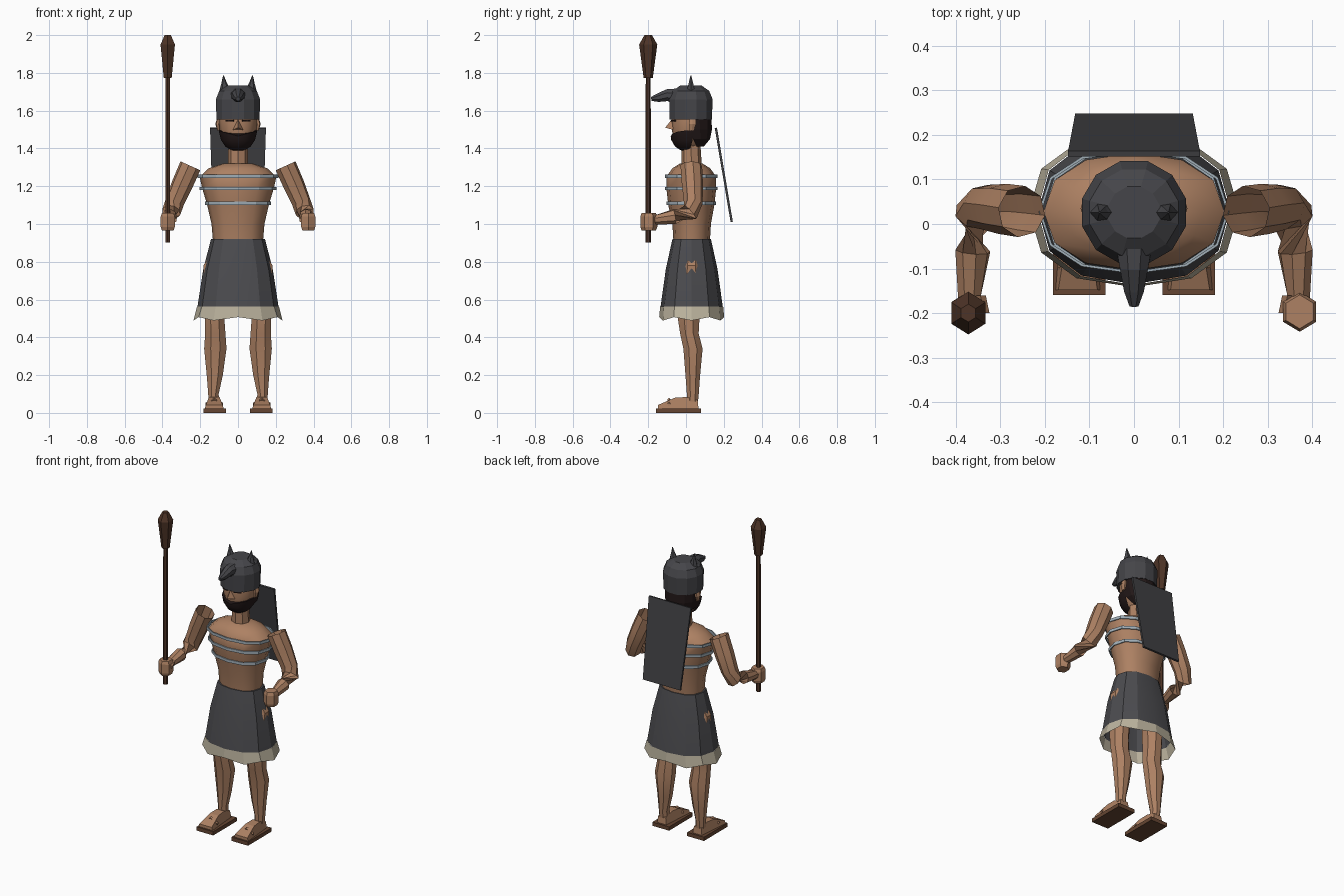
import bpy, bmesh, math
from mathutils import Vector, Matrix

if "Cube" in bpy.data.objects:
    bpy.data.objects.remove(bpy.data.objects["Cube"])

def mat(name, *rgb):
    m = bpy.data.materials.new(name)
    m.diffuse_color = (*rgb, 1)
    m.use_nodes = True
    m.node_tree.nodes["Principled BSDF"].inputs["Base Color"].default_value = m.diffuse_color
    return m

SKIN = mat("skin", 0.42, 0.22, 0.125)
CLOTH = mat("charcoal cloth", 0.07, 0.07, 0.077)
SHIELD = mat("shield grey", 0.052, 0.052, 0.057)
HELMET = mat("helmet grey", 0.06, 0.06, 0.067)
HAIR = mat("dark hair", 0.016, 0.009, 0.009)
WOOD = mat("dark wood", 0.075, 0.034, 0.02)
LEATHER = mat("sandal leather", 0.13, 0.06, 0.032)
CREAM = mat("cream trim", 0.50, 0.45, 0.34)
STEEL = mat("pale steel", 0.35, 0.42, 0.47)

def finish(name, bm, material, smooth=None, recalc=True):
    if recalc:
        bmesh.ops.recalc_face_normals(bm, faces=bm.faces)
    me = bpy.data.meshes.new(name)
    bm.to_mesh(me)
    bm.free()
    me.materials.append(material)
    ob = bpy.data.objects.new(name, me)
    bpy.context.collection.objects.link(ob)
    if smooth:
        bpy.ops.object.select_all(action='DESELECT')
        ob.select_set(True)
        bpy.context.view_layer.objects.active = ob
        bpy.ops.object.shade_smooth_by_angle(angle=math.radians(smooth))
    return ob

def skin_rings(rings, closed=True, caps=(True, True)):
    """Bridge a list of point rings."""
    bm = bmesh.new()
    vs = [[bm.verts.new(p) for p in r] for r in rings]
    n = len(vs[0])
    for a, b in zip(vs, vs[1:]):
        for i in range(n if closed else n - 1):
            j = (i + 1) % n
            bm.faces.new((a[i], a[j], b[j], b[i]))
    if caps[0]:
        bm.faces.new(vs[0][::-1])
    if caps[1]:
        bm.faces.new(vs[-1])
    return bm

def loft(name, rings, material, n=12, power=2, arc=None, smooth=None,
         caps=(True, True), phase=0, wave=None):
    """Stack of level ovals: (x, y, z, x radius, y radius); arc in degrees."""
    out = []
    for k, (cx, cy, z, rx, ry) in enumerate(rings):
        ring = []
        for i in range(n):
            if arc:
                a = math.radians(arc[0] + (arc[1] - arc[0]) * i / (n - 1))
            else:
                a = 2 * math.pi * (i + phase) / n
            c, s = math.cos(a), math.sin(a)
            px = math.copysign(abs(c) ** (2 / power), c)
            py = math.copysign(abs(s) ** (2 / power), s)
            ring.append((cx + rx * px, cy + ry * py, z + (wave(k, i, c) if wave else 0)))
        out.append(ring)
    return finish(name, skin_rings(out, not arc, caps), material, smooth)

def limb(name, path, material, n=8, smooth=None, caps=(True, True)):
    """Tube through (point, direction, radius) stations."""
    rings = []
    for p, d, r in path:
        d = Vector(d).normalized()
        u = d.cross(Vector((0, 1, 0.6))).normalized()
        v = d.cross(u)
        rings.append([Vector(p) + r * (u * math.cos(t) + v * math.sin(t))
                      for t in (2 * math.pi * (i + 0.5) / n for i in range(n))])
    return finish(name, skin_rings(rings, True, caps), material, smooth)

def box(name, centre, size, material, rot=None):
    bm = bmesh.new()
    m = Matrix.Translation(centre) @ (rot or Matrix()) @ Matrix.Diagonal((*size, 1))
    bmesh.ops.create_cube(bm, size=1, matrix=m)
    return finish(name, bm, material)

# Torso and neck
loft("torso", [(0, .03, .88, .13, .095), (0, .03, 1.0, .14, .102), (0, .028, 1.1, .163, .122),
               (0, .028, 1.19, .19, .132), (0, .028, 1.25, .203, .132), (0, .028, 1.295, .155, .10),
               (0, .028, 1.32, .08, .06)], SKIN, 12, 2.2, smooth=40)
loft("neck", [(0, .03, 1.29, .055, .055), (0, .025, 1.44, .05, .05)], SKIN, 8, smooth=30)

# Chest hoops
for i, (z, rx, ry) in enumerate([(1.11, .176, .132), (1.188, .203, .14), (1.252, .214, .14)]):
    hoop = loft(f"chest_hoop_{i + 1}", [(0, .028, z - .009, rx, ry), (0, .028, z + .009, rx, ry)],
                STEEL, 12, 2.3, caps=(False, False))
    sol = hoop.modifiers.new("thickness", 'SOLIDIFY')
    sol.thickness = .006

# Skirt and wavy hem
loft("skirt", [(0, .03, .56, .215, .165), (0, .03, .76, .184, .137), (0, .03, .92, .143, .102)],
     CLOTH, 12, 2.3, caps=(False, True), smooth=25)
loft("skirt_hem", [(0, .03, .495, .236, .172), (0, .03, .562, .217, .167)], CREAM, 12, 2.3,
     caps=(False, False), wave=lambda k, i, c: (.012 if i % 2 else -.006) if k == 0 else 0)

# Head, nose and brows
loft("head", [(0, .01, 1.40, .04, .045), (0, .015, 1.44, .078, .08), (0, .02, 1.50, .097, .095),
              (0, .022, 1.56, .102, .098), (0, .025, 1.66, .09, .09)], SKIN, 12, smooth=35)
bm = bmesh.new()
tip = [bm.verts.new(p) for p in [(0, -.075, 1.555), (-.028, -.066, 1.498),
                                 (.028, -.066, 1.498), (0, -.11, 1.51)]]
for f in ((0, 1, 3), (0, 3, 2), (1, 2, 3), (0, 2, 1)):
    bm.faces.new([tip[i] for i in f])
finish("nose", bm, SKIN)

# Beard on the front half, hair on the back half
loft("beard", [(0, .008, 1.39, .035, .035), (0, .008, 1.41, .068, .066), (0, .012, 1.445, .092, .09),
               (0, .014, 1.465, .104, .095)], HAIR, 9, arc=(165, 375), smooth=30,
     wave=lambda k, i, c: .03 * abs(c) if k == 3 else 0)
loft("back_hair", [(0, .06, 1.41, .05, .035), (0, .045, 1.45, .09, .085),
                   (0, .035, 1.50, .104, .105), (0, .03, 1.57, .108, .108)],
     HAIR, 8, arc=(-5, 185))

# Helmet with front horn and two points
loft("helmet", [(0, .025, 1.553, .118, .116), (0, .026, 1.66, .121, .119),
                (0, .026, 1.705, .103, .10), (0, .026, 1.732, .06, .06)], HELMET, 12, phase=.5)
limb("front_horn", [((0, -.06, 1.678), (0, -1, .1), .042), ((0, -.10, 1.682), (0, -1, -.1), .034),
                    ((0, -.15, 1.668), (0, -1, -.2), .024), ((0, -.184, 1.662), (0, -1, -.2), .011)],
     HELMET, 8)

# Slanted back shield, narrower at the foot
bm = bmesh.new()
corners = [(-.148, .152, 1.508), (.148, .152, 1.508), (.132, .236, 1.01), (-.132, .236, 1.01)]
off = Vector((0, .012, .002))
front = [bm.verts.new(c) for c in corners]
back = [bm.verts.new(Vector(c) + off) for c in corners]
bm.faces.new(front)
bm.faces.new(back[::-1])
for i in range(4):
    j = (i + 1) % 4
    bm.faces.new((front[i], back[i], back[j], front[j]))
finish("back_shield", bm, SHIELD)

# Paired parts
for s, side in ((-1, "right"), (1, "left")):
    box(f"{side}_brow", (s * .044, -.066, 1.547), (.045, .012, .009), HAIR,
        Matrix.Rotation(s * .4, 4, 'Z'))
    loft(f"{side}_ear", [(s * .104, .03, 1.495, .006, .012), (s * .108, .035, 1.53, .012, .022),
                         (s * .104, .035, 1.556, .008, .018)], SKIN, 6)
    loft(f"{side}_helmet_point", [(s * .066, .026, 1.70, .034, .026), (s * .073, .026, 1.745, .015, .014),
                                  (s * .077, .026, 1.787, .002, .002)], HELMET, 6)
    # Bent arm, open at the shoulder
    limb(f"{side}_arm", [((s * .252, .028, 1.308), (s * .45, 0, -1), .058),
                         ((s * .295, .034, 1.21), (s * .42, .05, -1), .057),
                         ((s * .335, .038, 1.115), (s * .35, -.1, -1), .051),
                         ((s * .354, .022, 1.062), (s * .2, -.9, -.8), .05),
                         ((s * .362, -.06, 1.04), (s * .08, -1, -.2), .04),
                         ((s * .37, -.165, 1.02), (0, -1, -.15), .027)],
         SKIN, 8, smooth=35, caps=(False, True))
    # Closed fist and thumb
    loft(f"{side}_fist", [(s * .372, -.197, .966, .036, .038), (s * .372, -.197, .985, .043, .045),
                          (s * .372, -.197, 1.04, .043, .045), (s * .372, -.197, 1.058, .036, .038)],
         SKIN, 6, phase=.5)
    limb(f"{side}_thumb", [((s * .345, -.16, 1.035), (0, -1, 0), .014),
                           ((s * .335, -.20, 1.02), (0, -1, 0), .012)], SKIN, 6)
    # Leg from hip to ankle
    loft(f"{side}_leg", [(s * .128, .034, .06, .03, .032), (s * .13, .036, .10, .03, .034),
                         (s * .123, .036, .20, .046, .042), (s * .12, .037, .34, .064, .055),
                         (s * .12, .018, .42, .058, .053), (s * .124, .014, .50, .056, .062),
                         (s * .12, .02, .64, .06, .07), (s * .118, .03, .78, .071, .055),
                         (s * .09, .03, .87, .04, .05)], SKIN, 8, smooth=35, phase=.5)
    # Foot wedge on a flat sandal
    prof = [(-.148, .024), (-.148, .042), (-.06, .08), (.0, .084), (.062, .066), (.066, .024)]
    wid = [.05, .044, .03, .026, .026, .032]
    foot = [[(s * .126 + t * w, y, z) for (y, z), w in zip(prof, wid)] for t in (-1, 1)]
    finish(f"{side}_foot", skin_rings(foot), SKIN)
    box(f"{side}_sandal", (s * .123, -.04, .012), (.118, .238, .024), LEATHER)
    limb(f"{side}_sandal_strap", [((s * .126 - .046, -.09, .045), (1, 0, 0), .009),
                                  ((s * .126, -.09, .071), (1, 0, 0), .009),
                                  ((s * .126 + .046, -.09, .045), (1, 0, 0), .009)], SKIN, 4)

# Long club held in one hand
loft("club_shaft", [(-.372, -.2, .902, .015, .015), (-.372, -.2, 1.78, .013, .013)], WOOD, 6, phase=.5)
loft("club_head", [(-.372, -.2, 1.772, .024, .024), (-.372, -.2, 1.95, .044, .048),
                   (-.372, -.2, 2.0, .019, .02)], WOOD, 6, phase=.5)
